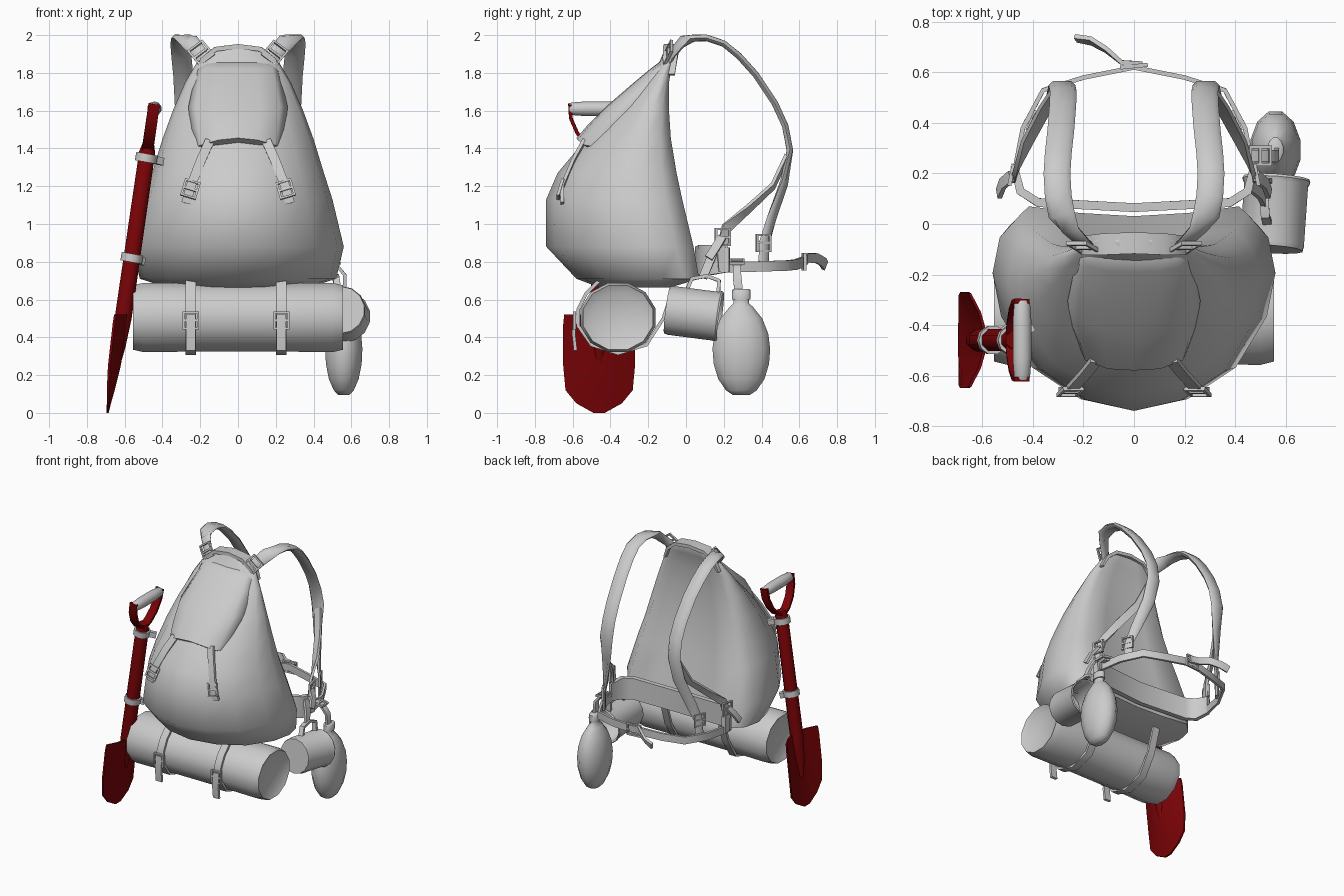
import bpy, bmesh, math
from mathutils import Vector as V

if "Cube" in bpy.data.objects:
    bpy.data.objects.remove(bpy.data.objects["Cube"])

red = bpy.data.materials.new("red_paint")
red.diffuse_color = (0.2, 0.001, 0.002, 1)
red.use_nodes = True
red.node_tree.nodes["Principled BSDF"].inputs["Base Color"].default_value = red.diffuse_color


def loft(name, rings, cyclic=False, mat=None, angle=50):
    bm = bmesh.new()
    vs = [[bm.verts.new(p) for p in r] for r in rings]
    n = len(vs[0])
    for a, b in zip(vs, vs[1:] + ([vs[0]] if cyclic else [])):
        for j in range(n):
            bm.faces.new((a[j], a[(j + 1) % n], b[(j + 1) % n], b[j]))
    if not cyclic:
        bm.faces.new(vs[0])
        bm.faces.new(vs[-1])
    bmesh.ops.recalc_face_normals(bm, faces=bm.faces)
    me = bpy.data.meshes.new(name)
    bm.to_mesh(me)
    bm.free()
    ob = bpy.data.objects.new(name, me)
    bpy.context.collection.objects.link(ob)
    if mat:
        me.materials.append(mat)
    bpy.ops.object.select_all(action='DESELECT')
    ob.select_set(True)
    bpy.context.view_layer.objects.active = ob
    bpy.ops.object.shade_smooth_by_angle(angle=math.radians(angle))
    return ob


def circle(n, rx, ry=None):
    ry = ry or rx
    return [(rx * math.cos(math.tau * (i + .5) / n), ry * math.sin(math.tau * (i + .5) / n)) for i in range(n)]


def strip(w, t=.018):
    return [(-w / 2, -t / 2), (w / 2, -t / 2), (w / 2, t / 2), (-w / 2, t / 2)]


def sweep(name, pts, prof, side=(1, 0, 0), scale=None, cyclic=False, **kw):
    """Sweep a 2D profile along a path; side is one width direction or one per point."""
    pts = [V(p) for p in pts]
    n, rings = len(pts), []
    for i, p in enumerate(pts):
        if cyclic:
            t = pts[(i + 1) % n] - pts[i - 1]
        else:
            t = pts[min(i + 1, n - 1)] - pts[max(i - 1, 0)]
        if kw.get("straight"):
            t = V(kw["straight"])
        t = t.normalized()
        s = V(side[i] if isinstance(side, list) else side)
        s = (s - t * s.dot(t)).normalized()
        b, k = t.cross(s), scale[i] if scale else 1
        rings.append([p + s * (x * k) + b * (y * k) for x, y in prof])
    kw.pop("straight", None)
    return loft(name, rings, cyclic, **kw)


def buckle(name, p, up, side, w=.075, h=.085):
    p, u, s = V(p), V(up).normalized() * h / 2, V(side).normalized() * w / 2
    nrm = u.cross(s)
    sweep(name + "_frame", [p + u + s, p + u - s, p - u - s, p - u + s], circle(4, .011), side=nrm, cyclic=True)
    sweep(name + "_prong", [p + s, p - s], circle(4, .009), side=nrm)


# Pack body: flat-backed D section with a hollow back panel, lofted upwards
half = [(0, 0), (.38, .06), (.72, .22), (.94, .48), (1, .7), (.95, .88), (.8, 1), (.42, .96), (0, .94)]
section = half + [(-u, v) for u, v in half[-2:0:-1]]
body = [(.665, .38, -.46, -.08), (.71, .52, -.58, .07), (.88, .56, -.74, .04), (1.13, .5, -.74, -.02),
        (1.27, .455, -.68, -.05), (1.45, .4, -.53, -.08), (1.6, .345, -.39, -.09), (1.75, .28, -.24, -.09),
        (1.86, .215, -.14, -.07), (1.92, .15, -.115, -.05), (1.945, .07, -.1, -.06)]
loft("pack_body", [[(u * w, f + (b - f) * v, z) for u, v in section] for z, w, f, b in body], angle=60)

# Front flap pocket with arched lower hem, and rounded lid band
sec = [(-.9, 1), (-1, .6), (-.85, .2), (-.45, .03), (0, 0), (.45, .03), (.85, .2), (1, .6), (.9, 1)]
rows = [(1.425, .19, -.535, .16, .045), (1.455, .228, -.58, .2, .05), (1.53, .25, -.515, .2, .03), (1.62, .263, -.425, .2, 0),
        (1.75, .235, -.275, .17, 0), (1.82, .215, -.19, .1, 0), (1.862, .185, -.135, .05, .01)]
loft("flap_pocket", [[(u * w, f + d * h, z - a * u * u) for u, d in sec] for z, w, f, h, a in rows], angle=60)
sweep("lid_band", [(-.225, -.085, 1.79), (-.19, -.085, 1.87), (-.12, -.08, 1.925), (0, -.075, 1.94),
                   (.12, -.08, 1.925), (.19, -.085, 1.87), (.225, -.085, 1.79)], strip(.085, .025), side=(0, 1, 0),
      scale=[.6, .9, 1, 1, 1, .9, .6])

# Bedroll with puckered ends
xs = [-.53, -.555, -.5, -.2, .2, .5, .555, .53]
sweep("bedroll", [(x, -.36, .505) for x in xs], circle(12, .205, .19), side=(0, 1, 0), straight=(1, 0, 0),
      scale=[.7, .93, 1, .98, .98, 1, .93, .7])

# Bedroll straps and flap straps
for s, label, x in ((-1, "left", -.25), (1, "right", .23)):
    sweep(label + "_roll_strap", [(x, y, z) for y, z in ((-.05, .72), (-.12, .5), (-.21, .36), (-.36, .315), (-.5, .36),
          (-.57, .46), (-.57, .55), (-.53, .63), (-.45, .71))], strip(.055))
    sweep(label + "_roll_strap_tail", [(x, -.585, .52), (x, -.595, .42), (x, -.585, .33)], strip(.05))
    buckle(label + "_roll_buckle", (x, -.59, .49), (0, 0, 1), (1, 0, 0))
    sweep(label + "_flap_strap", [(s * .15, -.54, 1.44), (s * .195, -.595, 1.34), (s * .25, -.655, 1.2),
          (s * .275, -.655, 1.11)], strip(.05), side=(1, 0, s * .35))
    buckle(label + "_flap_buckle", (s * .252, -.665, 1.185), (s * -.3, .3, 1), (1, 0, s * .3))

# Shoulder straps: broad harness, thin lower strap, buckles
for s, label in ((-1, "left"), (1, "right")):
    def m(pts):
        return [(s * x, y, z) for x, y, z in pts]
    path = m([(.15, -.11, 1.82), (.2, -.075, 1.9), (.255, -.02, 1.965), (.287, .04, 1.985), (.3, .11, 1.985), (.305, .2, 1.955),
              (.3, .28, 1.89), (.29, .37, 1.79), (.282, .47, 1.64), (.28, .525, 1.52), (.285, .55, 1.39), (.305, .52, 1.22),
              (.36, .45, 1.02), (.395, .415, .9), (.4, .41, .77)])
    dirs = m([(.8, .1, -.5), (.8, .1, -.5), (.9, .3, -.3)] + [(1, 0, 0)] * 8 + [(1, -.3, 0), (.8, -.7, 0), (.5, -.85, 0), (.5, -.85, 0)])
    sweep(label + "_shoulder_strap", path, [(-.053, 0), (-.035, -.017), (.035, -.017), (.053, 0), (.035, .017), (-.035, .017)],
          side=dirs, scale=[.7, .75, .9] + [1] * 8 + [.85, .7, .6, .6])
    sweep(label + "_lower_strap", m([(.3, .535, 1.36), (.35, .46, 1.2), (.42, .33, 1.08), (.465, .215, .98), (.475, .19, .88), (.475, .2, .75)]),
          strip(.055), side=m([(1, -.3, 0), (1, -.4, 0), (.8, -.6, 0), (.4, -.9, 0), (.2, -1, 0), (.2, -1, 0)]))
    buckle(label + "_top_buckle", (s * .195, -.095, 1.905), (s * .6, .35, .7), (.8, 0, s * -.6), .09, .1)
    buckle(label + "_harness_buckle", (s * .405, .41, .9), (0, 0, 1), (s * -.4, .9, 0))
    buckle(label + "_lower_buckle", (s * .485, .195, .93), (0, 0, 1), (s * -.2, 1, 0))
    sweep(label + "_strap_tail", m([(.485, .19, .93), (.52, .16, .88), (.535, .12, .82)]), strip(.045), side=(0, 1, 0))

# Padded hip belt, waist strap with clasp and loose tail
sweep("hip_pad", [(-.475, .23, .81), (-.45, .13, .81), (-.38, .085, .81), (0, .065, .8), (.38, .085, .81),
                  (.45, .13, .81), (.475, .23, .81)], strip(.16, .035), side=(0, 0, 1), scale=[.8, 1, 1, 1, 1, 1, .8])
sweep("waist_strap", [(-.475, .2, .77), (-.44, .38, .775), (-.36, .53, .78), (-.2, .58, .785), (0, .62, .8),
                      (.2, .58, .785), (.36, .53, .78), (.44, .38, .775), (.475, .2, .77)], strip(.055), side=(0, 0, 1))
buckle("waist_clasp", (0, .625, .8), (0, 0, 1), (1, .1, 0), .1, .08)
sweep("waist_strap_tail", [(.03, .635, .81), (-.05, .64, .82), (-.11, .69, .82), (-.17, .725, .8), (-.23, .735, .78)],
      strip(.05), side=[(0, 0, 1), (0, 0, 1), (0, .2, 1), (0, .4, 1), (0, .3, 1)])

# Canteen with neck, cap and hanger
prof = [(.095, .3), (.12, .55), (.18, .82), (.26, .98), (.34, 1.02), (.42, .95), (.5, .74), (.56, .42), (.58, .27),
        (.6, .27), (.601, .33), (.65, .33), (.655, .28)]
sweep("canteen", [(.56, .293, z) for z, k in prof], circle(12, .1, .155), scale=[k for z, k in prof])
sweep("canteen_hanger", [(.45, .27, .8), (.52, .27, .785), (.565, .27, .73), (.565, .28, .63)], strip(.045), side=(0, 1, 0))
buckle("canteen_ring", (.5, .27, .8), (1, 0, -.2), (0, 1, 0), .07, .08)

# Mug lying on its side, open towards the back, with handle and hanger
mug = [(0, 1.0), (.02, 1.04), (.26, 1.04), (.275, 1.1), (.285, 1.06), (.27, .96), (.03, .93)]
ax = V((.07, 1, -.13)).normalized()
start, rings = V((.545, -.1, .545)), []
sx = V((1, -.07, 0)).normalized()
sz = sx.cross(ax)
for d, k in mug:
    rings.append([start + ax * d + sx * (x * k) + sz * (y * k) for x, y in circle(14, .125)])
loft("mug", rings)
sweep("mug_handle", [(.53, .0, .64), (.52, .03, .71), (.515, .11, .725), (.52, .175, .7), (.53, .17, .625)], strip(.035, .02))
sweep("mug_hanger", [(.465, .15, .86), (.5, .12, .79), (.515, .09, .715)], strip(.045), side=(0, 1, 0))

# Shovel: shaft, forked handle, grip, dished blade, clips
Y = -.46


def shaft_x(z):
    return -.475 - (1.42 - z) * .145


zs = [(1.42, .75), (1.38, 1), (.5, 1.05), (.35, .8), (.2, .3)]
sweep("shovel_shaft", [(shaft_x(z), Y, z) for z, k in zs], circle(8, .046), side=(0, 1, 0), scale=[k for z, k in zs], mat=red)
for s, label in ((-1, "front"), (1, "back")):
    sweep(label + "_handle_fork", [(shaft_x(z), Y + s * d, z) for d, z in ((.0, 1.39), (.06, 1.42), (.115, 1.48), (.15, 1.56), (.155, 1.635))],
          strip(.06, .018), mat=red)
grip = [(-.158, .7), (-.145, .85), (-.07, 1), (.07, 1), (.145, .85), (.158, .7)]
sweep("shovel_grip", [(-.443, Y + y, 1.61) for y, k in grip], circle(10, .039), scale=[k for y, k in grip])
rows = [(0, .03, 0), (.05, .12, .005), (.12, .178, .015), (.25, .19, .028), (.47, .19, .035), (.52, .185, .035)]
dish = [(-1, -1), (-.6, .1), (0, 1), (.6, .1), (1, -1)]
loft("shovel_blade", [[(shaft_x(z) - .004 + d * v, Y + w * u, z) for u, v in dish] +
                      [(shaft_x(z) - .016 + d * v, Y + w * u, z) for u, v in dish[::-1]] for z, w, d in rows], mat=red)
for z, label, reach in ((1.35, "upper", -.4), (.82, "lower", -.5)):
    x = shaft_x(z)
    sweep(label + "_shovel_clip", [(x + .004, Y, z + .022), (x - .004, Y, z - .022)], circle(10, .058), side=(0, 1, 0))
    sweep(label + "_clip_strap", [(x, Y, z), (reach, Y + .05, z - .02)], strip(.04, .03), side=(0, 0, 1))
